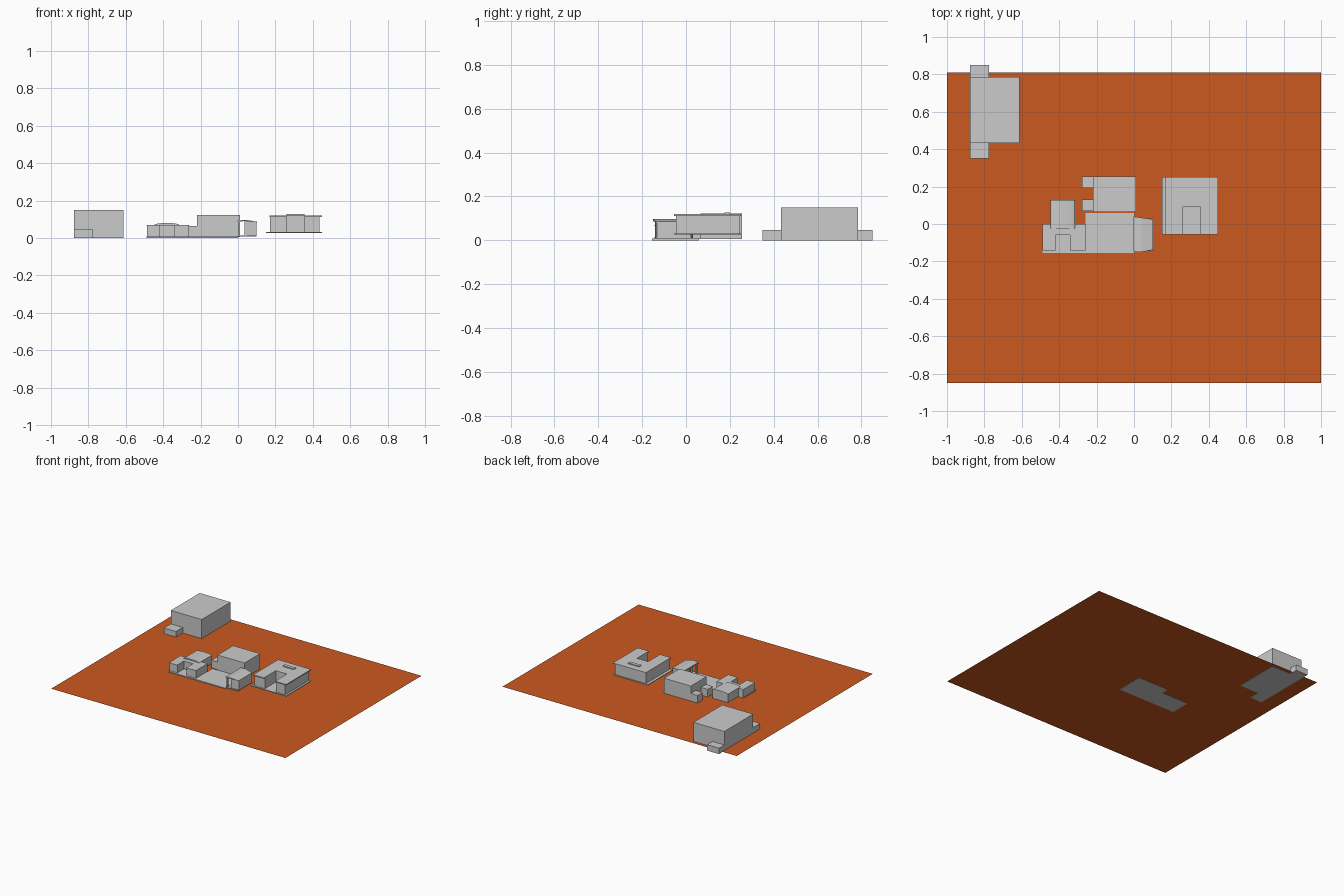
import bpy, math

if "Cube" in bpy.data.objects:
    bpy.data.objects.remove(bpy.data.objects["Cube"])


def mesh(name, verts, faces):
    me = bpy.data.meshes.new(name)
    me.from_pydata(verts, [], faces)
    me.update()
    ob = bpy.data.objects.new(name, me)
    bpy.context.collection.objects.link(ob)
    return ob


def loft(name, a, b):
    """Solid between two matching outlines; a is counter-clockwise seen from b."""
    n = len(a)
    sides = [(i, (i + 1) % n, n + (i + 1) % n, n + i) for i in range(n)]
    return mesh(name, a + b, [tuple(reversed(range(n))), tuple(range(n, 2 * n))] + sides)


def prism(name, outline, z0, z1):
    return loft(name, [(x, y, z0) for x, y in outline], [(x, y, z1) for x, y in outline])


def box(name, x0, x1, y0, y1, z0, z1):
    return prism(name, [(x0, y0), (x1, y0), (x1, y1), (x0, y1)], z0, z1)


def u_shape(x0, x1, y0, y1, c0, c1, cy):
    """Outline with a courtyard c0..c1 open to the front, up to cy."""
    return [(x0, y0), (c0, y0), (c0, cy), (c1, cy), (c1, y0), (x1, y0), (x1, y1), (x0, y1)]


# Ground sheet
ground = mesh("ground", [(-1, -.85, .003), (1, -.85, .003), (1, .81, .003), (-1, .81, .003)],
              [(0, 1, 2, 3)])
mat = bpy.data.materials.new("orange_earth")
mat.diffuse_color = (0.6, 0.1, 0.014, 1)
mat.use_nodes = True
mat.node_tree.nodes["Principled BSDF"].inputs["Base Color"].default_value = mat.diffuse_color
ground.data.materials.append(mat)

# Large hall with a low annex at each end
box("hall", -.877, -.613, .433, .785, 0, .15)
for name, y0, y1 in (("front", .35, .433), ("back", .785, .85)):
    box("hall_annex_" + name, -.877, -.775, y0, y1, 0, .046)

# Central block with two side annexes
box("central_block", -.22, .01, .065, .255, .006, .122)
for name, y0, y1 in (("front", .07, .132), ("back", .193, .255)):
    box("central_annex_" + name, -.277, -.22, y0, y1, .006, .065)

# Thin paving under the left house and the plaza
prism("paving", [(-.49, -.155), (0, -.155), (0, .06), (-.26, .06), (-.26, 0), (-.49, 0)], 0, .009)

# Left house: U-shaped wings and a vaulted rear block
prism("left_house_wings", u_shape(-.487, -.262, -.14, 0, -.42, -.343, -.06), .009, .066)
prism("left_house_roof", u_shape(-.49, -.26, -.143, .0, -.42, -.343, -.06), .066, .07)
box("left_house_rear", -.447, -.315, 0, .128, .006, .07)
arc = [(-.381 + .066 * math.cos(math.pi * i / 8), .07 + .01 * math.sin(math.pi * i / 8))
       for i in range(9)]
loft("vault_roof", [(x, .128, z) for x, z in reversed(arc)],
     [(x, -.025, z) for x, z in reversed(arc)]).data.flip_normals()

# Pavilion: closed body, open porch and sloped roof
taper = [(.035, -.138), (.1, -.133), (.1, .022), (.035, .032)]
loft("pavilion_body", [(x, y, .009) for x, y in taper],
     [(x, y, .094 - max(0, x - .035) * .18) for x, y in taper])
plan = [(-.002, -.148), (.04, -.15), (.102, -.138), (.102, .025), (.04, .034), (-.002, .04)]


def roof_z(x):
    return .099 - abs(x - .03) * .17


roof = loft("pavilion_roof", [(x, y, roof_z(x) - .007) for x, y in plan],
            [(x, y, roof_z(x)) for x, y in plan])
# Split the roof caps along the ridge so both slopes are flat
quads = [(0, 1, 4, 5), (1, 2, 3, 4)]
pts = [tuple(v.co) for v in roof.data.vertices]
sides = [tuple(p.vertices) for p in roof.data.polygons][2:]
caps = [tuple(reversed(q)) for q in quads] + [tuple(i + 6 for i in q) for q in quads]
roof.data.clear_geometry()
roof.data.from_pydata(pts, [], caps + sides)
box("pavilion_floor", 0, .1, -.145, .03, .009, .014)
for i, y in enumerate((-.142, -.06, .022)):
    box("porch_post_%d" % i, .001, .011, y, y + .01, .014, .091)

# Right house: raised base, U-shaped walls, overhanging roof
box("right_base", .15, .45, -.055, .25, .026, .032)
prism("right_walls", u_shape(.172, .435, -.045, .243, .26, .355, .09), .032, .112)
prism("right_roof", u_shape(.168, .45, -.055, .25, .26, .355, .09), .112, .12)
box("right_roof_cap", .26, .355, .175, .2, .12, .127)
